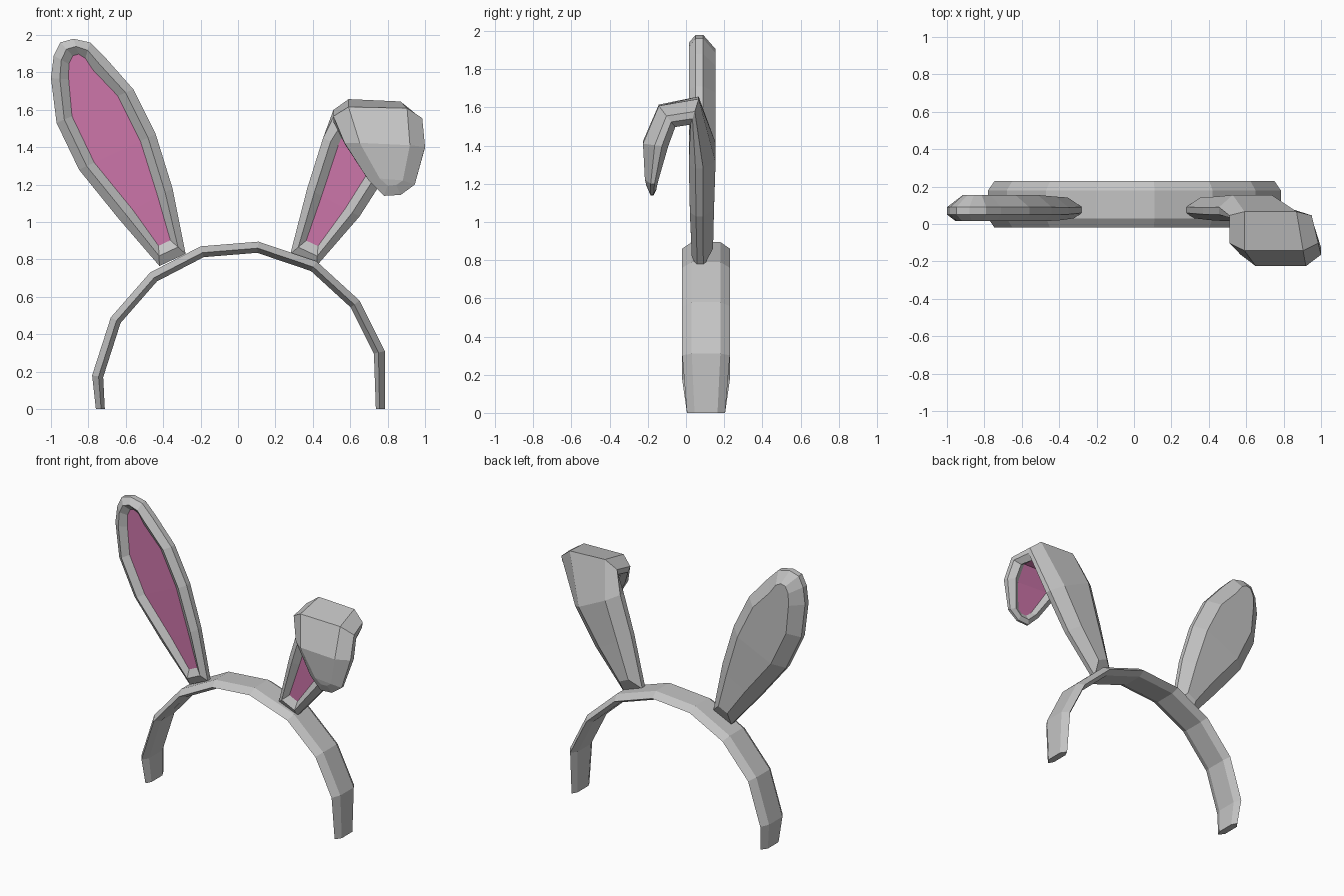
import bpy, bmesh
from math import cos, sin, radians
from mathutils import Vector

cube = bpy.data.objects.get("Cube")
if cube:
    bpy.data.objects.remove(cube)


def material(name, color):
    mat = bpy.data.materials.new(name)
    mat.use_nodes = True
    mat.diffuse_color = color
    mat.node_tree.nodes["Principled BSDF"].inputs["Base Color"].default_value = color
    return mat


grey = material("soft grey", (0.55, 0.55, 0.55, 1))
pink = material("inner pink", (0.61, 0.18, 0.40, 1))


def finish(name, bm, mats):
    bmesh.ops.recalc_face_normals(bm, faces=bm.faces)
    mesh = bpy.data.meshes.new(name)
    bm.to_mesh(mesh)
    bm.free()
    for mat in mats:
        mesh.materials.append(mat)
    obj = bpy.data.objects.new(name, mesh)
    bpy.context.collection.objects.link(obj)
    return obj


def bridge(bm, a, b):
    """Join two closed rings of vertices with quads."""
    n = len(a)
    for i in range(n):
        j = (i + 1) % n
        bm.faces.new((a[i], a[j], b[j], b[i]))


def build_headband():
    # Outer arch in x, z and a six-sided cross-section swept along it
    path = [(-.76, 0), (-.78, .18), (-.68, .49), (-.47, .73), (-.2, .87),
            (.11, .895), (.42, .79), (.65, .58), (.785, .31), (.785, 0)]
    section = [(-.075, 0), (.075, 0), (.125, -.035),
               (.075, -.06), (-.075, -.06), (-.125, -.035)]
    pts = [Vector((x, 0, z)) for x, z in path]
    last = len(pts) - 1
    bm = bmesh.new()
    rings = []
    for i, p in enumerate(pts):
        along = pts[min(i + 1, last)] - pts[max(i - 1, 0)]
        out = Vector((-along.z, 0, along.x)).normalized()
        size = 1
        if i in (0, last):
            out = Vector((-1 if i == 0 else 1, 0, 0))
            size = .8
        rings.append([bm.verts.new(p + out * d * size + Vector((0, .105 + y * size, 0)))
                      for y, d in section])
    for a, b in zip(rings, rings[1:]):
        bridge(bm, a, b)
    bm.faces.new(rings[0])
    bm.faces.new(rings[-1])
    finish("headband", bm, [grey])


def build_ear(name, rows):
    """Each row: left x, z, right x, z, depth y, bend angle, thickness, pull along ear."""
    lefts = [Vector((r[0], r[4], r[1])) for r in rows]
    rights = [Vector((r[2], r[4], r[3])) for r in rows]
    mids = [(a + b) / 2 for a, b in zip(lefts, rights)]
    last = len(rows) - 1
    bm = bmesh.new()

    def layer(inset, depth):
        left_side, right_side = [], []
        for i, row in enumerate(rows):
            angle, thick, pull = row[5:]
            face = Vector((0, -cos(radians(angle)), -sin(radians(angle))))
            axis = (mids[min(i + 1, last)] - mids[max(i - 1, 0)]).normalized()
            half = (rights[i] - lefts[i]) / 2
            width = half.length
            inner = max(width * .45, width - .09)
            half = half * (1 + (inner / width - 1) * inset)
            centre = mids[i] + axis * pull * inset + face * depth * thick
            left_side.append(bm.verts.new(centre - half))
            right_side.append(bm.verts.new(centre + half))
        return left_side, right_side

    # Back panel, two side edges, front rim, recessed lining
    layers = [layer(.9, -.085), layer(0, -.02), layer(0, .02),
              layer(.5, .055), layer(1, .02)]
    rings = [a + b[::-1] for a, b in layers]
    for a, b in zip(rings, rings[1:]):
        bridge(bm, a, b)
    for (a, b), index in ((layers[0], 0), (layers[-1], 1)):
        for i in range(last):
            face = bm.faces.new((a[i], b[i], b[i + 1], a[i + 1]))
            face.material_index = index
    finish(name, bm, [grey, pink])


build_headband()

# Upright ear on the right
build_ear("upright_ear", [
    (-.42, .765, -.28, .83, .075, 0, .8, .1),
    (-.64, 1.02, -.35, 1.18, .07, 0, .9, 0),
    (-.85, 1.28, -.44, 1.47, .07, 0, 1, 0),
    (-.97, 1.53, -.56, 1.71, .07, 0, 1, 0),
    (-1, 1.77, -.71, 1.88, .07, 0, 1, -.04),
    (-.985, 1.89, -.79, 1.96, .07, 0, 1, -.07),
    (-.95, 1.96, -.88, 1.98, .07, 0, 1, -.09)])

# Ear on the left, folded forward over itself
build_ear("folded_ear", [
    (.28, .83, .42, .765, .075, 0, .8, .1),
    (.37, 1.18, .65, 1.03, .07, 0, .9, 0),
    (.455, 1.45, .81, 1.28, .07, 0, 1, 0),
    (.51, 1.58, .95, 1.56, .04, 72, 1, 0),
    (.51, 1.55, .985, 1.54, -.09, 128, 1, 0),
    (.57, 1.42, 1, 1.4, -.145, 175, .95, 0),
    (.7, 1.22, .945, 1.2, -.175, 180, .5, -.02),
    (.78, 1.14, .87, 1.145, -.178, 180, .4, -.06)])
